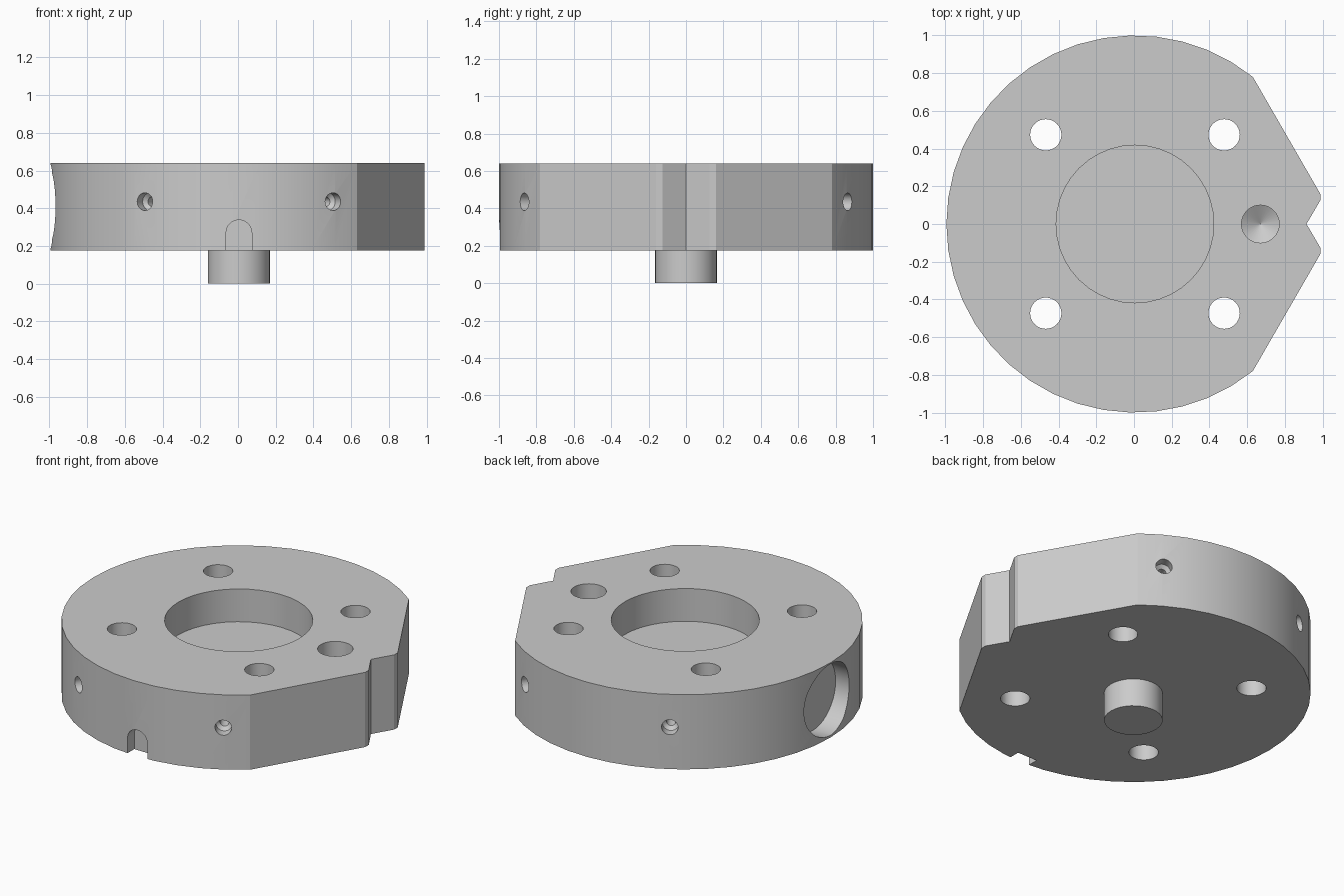
import bpy, bmesh
from math import sin, cos, pi, radians, atan2
from mathutils import Vector, Matrix

if "Cube" in bpy.data.objects:
    bpy.data.objects.remove(bpy.data.objects["Cube"], do_unlink=True)

CX = 0.005               # axis of the disc
BOTTOM, TOP = 0.175, 0.64

steel = bpy.data.materials.new("grey_steel")
steel.use_nodes = True
GREY = (0.6, 0.6, 0.6, 1)
steel.diffuse_color = GREY
steel.node_tree.nodes["Principled BSDF"].inputs["Base Color"].default_value = GREY


def loft(name, rings, matrix=Matrix()):
    """Closed solid skinned through equal-length rings of points."""
    bm = bmesh.new()
    loops = [[bm.verts.new(matrix @ Vector(p)) for p in ring] for ring in rings]
    n = len(loops[0])
    for a, b in zip(loops, loops[1:]):
        for i in range(n):
            j = (i + 1) % n
            bm.faces.new((a[i], a[j], b[j], b[i]))
    bm.faces.new(loops[0][::-1])
    bm.faces.new(loops[-1])
    bmesh.ops.recalc_face_normals(bm, faces=bm.faces)
    mesh = bpy.data.meshes.new(name)
    bm.to_mesh(mesh)
    bm.free()
    mesh.materials.append(steel)
    obj = bpy.data.objects.new(name, mesh)
    bpy.context.collection.objects.link(obj)
    return obj


def prism(name, outline, z0, z1, matrix=Matrix()):
    return loft(name, [[(x, y, z) for x, y in outline] for z in (z0, z1)], matrix)


def drill(name, mouth, direction, steps, sides=32):
    """Turned solid: steps are (radius, depth) along the direction."""
    turn = Vector(direction).to_track_quat('Z', 'Y').to_matrix().to_4x4()
    rings = [[(r * cos(2 * pi * i / sides), r * sin(2 * pi * i / sides), d)
              for i in range(sides)] for r, d in steps]
    return loft(name, rings, Matrix.Translation(mouth) @ turn)


# Disc with two angled flats and a V notch
start = atan2(0.78, 0.625)
arc = [(CX + cos(a), sin(a)) for a in
       (start + (2 * pi - 2 * start) * i / 32 for i in range(33))]
nose = [(0.988, -0.16), (0.988, -0.125), (0.915, 0), (0.988, 0.125), (0.988, 0.16)]
body = prism("disc_body", arc + nose, BOTTOM, TOP)

DOWN = (0, 0, -1)
cutters = []

# Round recess in the top
cutters.append(drill("recess_cutter", (CX, 0, TOP), DOWN, [(0.418, -0.1), (0.418, 0.204)], 40))

# Four through holes
for sx in (-1, 1):
    for sy in (-1, 1):
        cutters.append(drill("bolt_hole_cutter", (CX + sx * 0.473, sy * 0.473, TOP), DOWN,
                             [(0.083, -0.1), (0.083, 0.6)]))

# Blind hole with a conical end
cutters.append(drill("blind_hole_cutter", (0.67, 0, TOP), DOWN,
                     [(0.1, -0.1), (0.1, 0.25), (0.001, 0.31)]))

# Four stepped radial holes in the rim
for deg in (60, 120, 240, 300):
    d = Vector((cos(radians(deg)), sin(radians(deg)), 0))
    cutters.append(drill("rim_hole_cutter", d + Vector((CX, 0, 0.435)), -d,
                         [(0.047, -0.1), (0.047, 0.06), (0.026, 0.08), (0.026, 0.2)]))

# Shallow round pocket in the side
cutters.append(drill("side_pocket_cutter", (CX - 1, 0, 0.41), (1, 0, 0),
                     [(0.222, -0.1), (0.222, 0.12)], 40))

# Round-topped slot at the lower front edge
slot = [(CX - 0.068, 0.1), (CX + 0.068, 0.1)]
slot += [(CX + 0.068 * cos(pi * i / 16), 0.27 + 0.068 * sin(pi * i / 16)) for i in range(17)]
cutters.append(prism("slot_cutter", slot, 0.93, 1.1, Matrix.Rotation(pi / 2, 4, 'X')))

bpy.context.view_layer.objects.active = body
for cutter in cutters:
    mod = body.modifiers.new("cut", 'BOOLEAN')
    mod.operation = 'DIFFERENCE'
    mod.solver = 'EXACT'
    mod.object = cutter
    bpy.ops.object.modifier_apply(modifier=mod.name)
    bpy.data.objects.remove(cutter, do_unlink=True)

# Centre boss under the disc
boss = drill("centre_boss", (CX, 0, 0), (0, 0, 1), [(0.165, 0), (0.165, BOTTOM + 0.02)])

bpy.ops.object.select_all(action='DESELECT')
for obj in (body, boss):
    obj.select_set(True)
bpy.ops.object.shade_smooth_by_angle(angle=radians(15))
